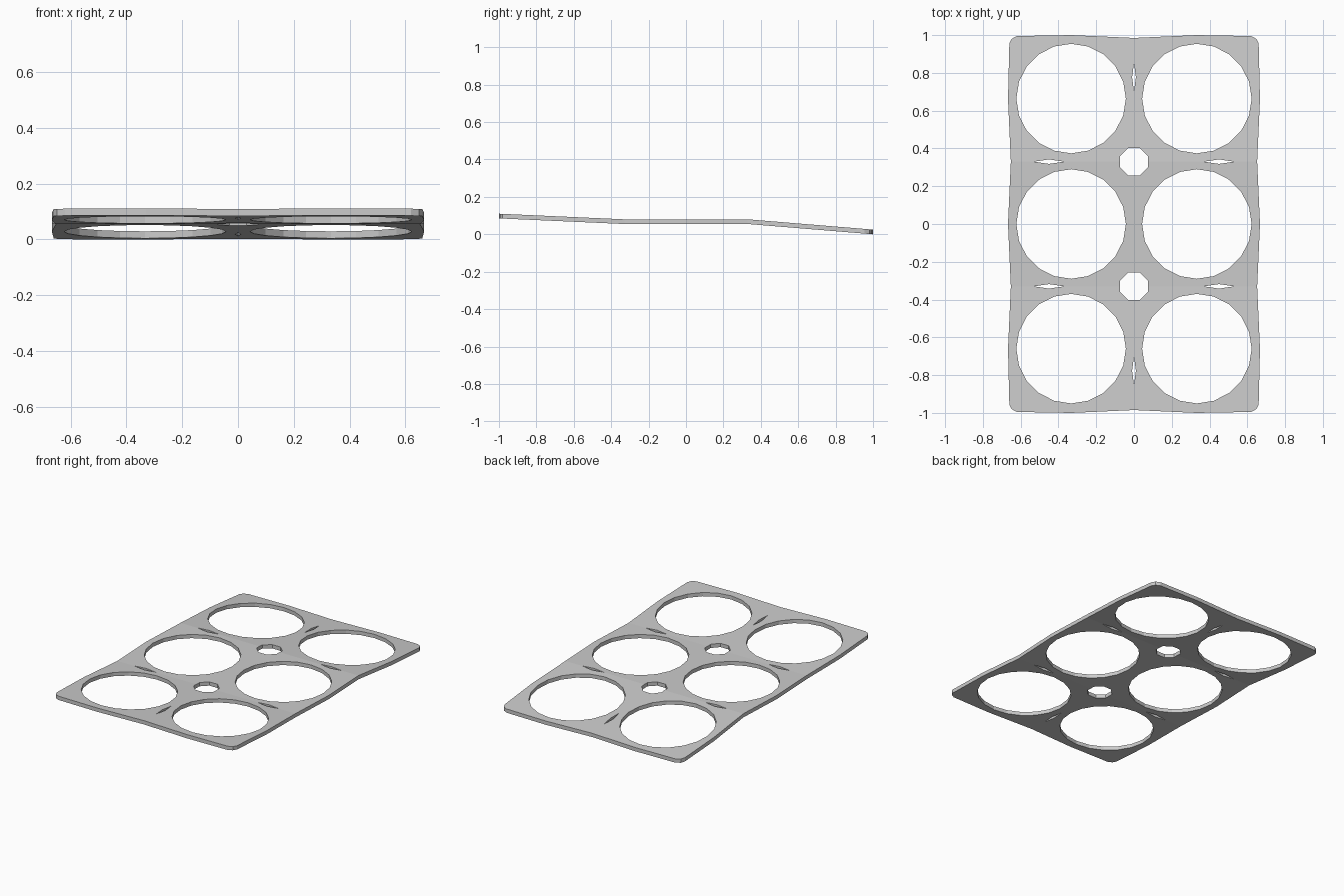
import bpy, bmesh, math

if "Cube" in bpy.data.objects:
    bpy.data.objects.remove(bpy.data.objects["Cube"])

THICK = 0.025
BEND = 0.33


def ring(cx, cy, r, sides, turn=0.0):
    return [(cx + r * math.cos(turn + i * math.tau / sides),
             cy + r * math.sin(turn + i * math.tau / sides)) for i in range(sides)]


def slit(cx, cy, a, b):
    return [(cx + a, cy), (cx, cy + b), (cx - a, cy), (cx, cy - b)]


# wavy outline with rounded corners, one quarter mirrored to four
right = [(0.667, 0.0), (0.652, BEND), (0.667, 0.66), (0.66, 0.955),
         (0.648, 0.98), (0.62, 0.995), (0.33, 1.0)]
upper = right + [(0.0, 0.985)] + [(-x, y) for x, y in reversed(right)]
loops = [upper + [(x, -y) for x, y in reversed(upper[1:-1])]]

# round cup holes, finger holes and slits
for sx in (-1, 1):
    for cy in (-0.66, 0.0, 0.664):
        loops.append(ring(sx * 0.333, cy, 0.29, 20))
    for sy in (-1, 1):
        loops.append(slit(sx * 0.45, sy * BEND, 0.08, 0.012))
for sy in (-1, 1):
    loops.append(ring(0, sy * BEND, 0.079, 8, math.pi / 8))
    loops.append(slit(0, sy * 0.777, 0.01, 0.077))

# filled curve turned into a flat plate
curve = bpy.data.curves.new("plate_outline", 'CURVE')
curve.dimensions = '2D'
curve.fill_mode = 'BOTH'
curve.extrude = THICK / 2
for pts in loops:
    s = curve.splines.new('POLY')
    s.points.add(len(pts) - 1)
    for p, (x, y) in zip(s.points, pts):
        p.co = (x, y, 0, 1)
    s.use_cyclic_u = True
helper = bpy.data.objects.new("plate_outline", curve)
bpy.context.collection.objects.link(helper)
dg = bpy.context.evaluated_depsgraph_get()
mesh = bpy.data.meshes.new_from_object(helper.evaluated_get(dg))
bpy.data.objects.remove(helper)


# fold the end panels: one up, one down
def fold(y):
    if y > BEND:
        return 0.055 * (1 - (y - BEND) / (1 - BEND))
    if y < -BEND:
        return 0.055 + 0.03 * (-y - BEND) / (1 - BEND)
    return 0.055


bm = bmesh.new()
bm.from_mesh(mesh)
bmesh.ops.remove_doubles(bm, verts=bm.verts, dist=1e-5)
for y in (-BEND, BEND):
    bmesh.ops.bisect_plane(bm, geom=bm.verts[:] + bm.edges[:] + bm.faces[:],
                           dist=1e-5, plane_co=(0, y, 0), plane_no=(0, 1, 0))
for v in bm.verts:
    v.co.z += THICK / 2 + fold(v.co.y)
bmesh.ops.recalc_face_normals(bm, faces=bm.faces)
bm.to_mesh(mesh)
bm.free()
for p in mesh.polygons:
    p.use_smooth = False
plate = bpy.data.objects.new("holder_plate", mesh)
bpy.context.collection.objects.link(plate)
